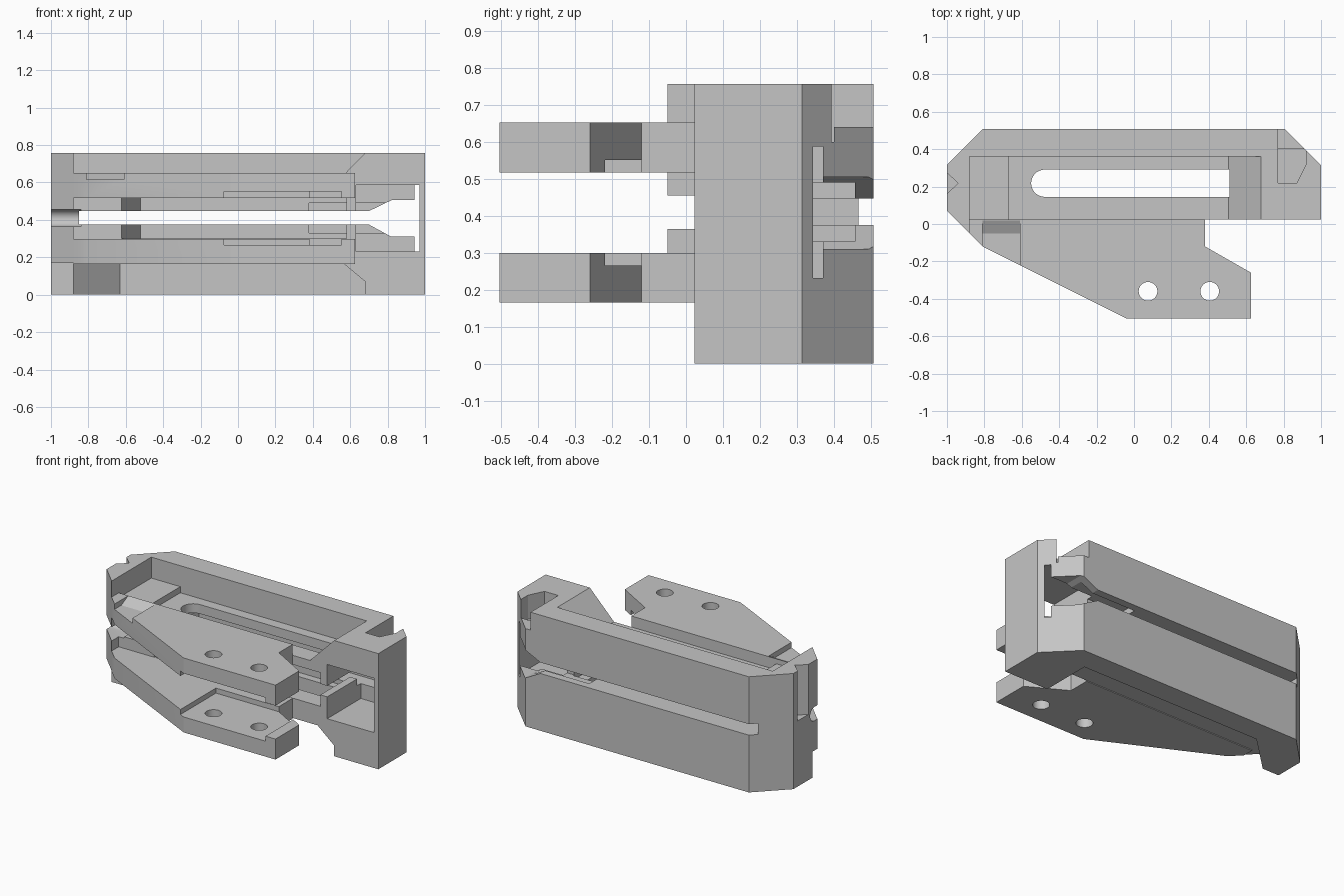
import bpy, bmesh, math
from mathutils import Vector

cube = bpy.data.objects.get("Cube")
if cube:
    bpy.data.objects.remove(cube, do_unlink=True)

grey = bpy.data.materials.new("plain_grey")
grey.use_nodes = True
grey.diffuse_color = (0.56, 0.56, 0.56, 1)
grey.node_tree.nodes["Principled BSDF"].inputs["Base Color"].default_value = grey.diffuse_color


def prism(name, points, low, high, axis="z"):
    """Extrude an outline along an axis; the points give the other two coordinates in order."""
    at = "xyz".index(axis)

    def place(p, d):
        co = list(p)
        co.insert(at, d)
        return Vector(co)
    bm = bmesh.new()
    face = bm.faces.new([bm.verts.new(place(p, low)) for p in points])
    ext = bmesh.ops.extrude_face_region(bm, geom=[face])
    bmesh.ops.translate(bm, vec=place((0, 0), high - low),
                        verts=[v for v in ext["geom"] if isinstance(v, bmesh.types.BMVert)])
    bmesh.ops.recalc_face_normals(bm, faces=bm.faces)
    mesh = bpy.data.meshes.new(name)
    bm.to_mesh(mesh)
    bm.free()
    mesh.materials.append(grey)
    ob = bpy.data.objects.new(name, mesh)
    bpy.context.collection.objects.link(ob)
    return ob


def rect(x0, x1, y0, y1):
    return [(x0, y0), (x1, y0), (x1, y1), (x0, y1)]


def arc(cx, cy, r, start, end, n):
    step = math.radians(end - start) / n
    return [(cx + r * math.cos(math.radians(start) + i * step),
             cy + r * math.sin(math.radians(start) + i * step)) for i in range(n + 1)]


def cut(ob, cutters):
    """Subtract each cutter in turn and discard it."""
    for cutter in cutters:
        cutter.hide_render = True
        mod = ob.modifiers.new("cut", "BOOLEAN")
        mod.operation, mod.solver, mod.object = "DIFFERENCE", "EXACT", cutter
        bpy.context.view_layer.update()
        graph = bpy.context.evaluated_depsgraph_get()
        mesh = bpy.data.meshes.new_from_object(ob.evaluated_get(graph))
        ob.modifiers.clear()
        ob.data = mesh
        bpy.data.objects.remove(cutter, do_unlink=True)


# Main housing with chamfered ends and a projecting end column
TOP, BACK = 0.757, 0.36
body = prism("housing", [(-1, 0.317), (-0.81, 0.507), (0.807, 0.507), (1, 0.314),
                         (1, 0.023), (-0.88, 0.023), (-0.88, -0.05), (-1, 0.07)], 0, TOP)
slot = arc(-0.477, 0.218, 0.073, 90, 270, 16) + [(0.51, 0.145), (0.51, 0.291)]
corner = [(0.77, 0.22), (0.87, 0.22), (0.92, 0.32), (0.92, 0.4), (0.77, 0.4)]
cut(body, [
    # upper pocket with a step at one end and a ramp at the other
    prism("upper_pocket", [(-0.88, 0.8), (-0.88, 0.62), (-0.67, 0.62), (-0.67, 0.58),
                           (0.505, 0.58), (0.68, TOP), (0.68, 0.8)], -0.1, BACK, "y"),
    # lower pocket with a slanted end wall and a set-back foot
    prism("lower_pocket", [(-0.45, -0.1), (-0.45, 0.17), (0.56, 0.17), (0.68, 0.07),
                           (0.68, -0.1)], -0.1, BACK, "y"),
    prism("lower_pocket_end", [(-1.1, -0.1), (-1.1, 0.12), (-0.88, 0.12), (-0.63, BACK),
                               (-0.4, BACK), (-0.4, -0.1)], -0.1, 0.17),
    prism("floor_slot", slot, 0.1, 0.7),
    # long slit that flares toward one end, with a wider channel inside
    prism("slit", [(-0.85, 0.375), (-0.85, 0.447), (0.7, 0.447), (0.82, 0.505), (0.96, 0.505),
                   (0.96, 0.31), (0.82, 0.31), (0.7, 0.375)], -0.1, 0.7, "y"),
    prism("inner_cavity", [(-0.63, 0), (-0.52, 0.34), (0.58, 0.34), (0.58, 0)], 0.3, 0.52),
    prism("inner_channel", rect(0.38, 0.9, 0.33, 0.457), 0.33, 0.49),
    # deep recess in the front of the end block
    prism("end_recess", rect(0.63, 0.97, -0.1, 0.37), 0.232, 0.587),
    # corner catch and vertical notch
    prism("corner_cut", rect(0.77, 0.92, 0.395, 0.6), 0.64, 0.9),
    prism("corner_well", corner, 0.6, 0.9),
    prism("end_notch", [(-1.05, 0.32), (-0.94, 0.218), (-1.05, 0.116)], 0.43, 0.9),
    # rounded gap across the end column
    prism("front_gap", [(-0.1, 0.365)] + arc(0.1, 0.41, 0.045, -90, 90, 12) + [(-0.1, 0.455)],
          -1.1, -0.84, "x"),
])

# Mirrored pair of drilled side plates
outline = [(-0.88, 0.023), (-0.88, -0.05), (-0.81, -0.12), (-0.04, -0.505), (0.625, -0.505),
           (0.625, -0.26), (0.38, -0.12), (0.38, 0.023)]
ramp = [(-0.4, 0.617), (-0.05, 0.617), (0.02, 0.652), (0.05, 0.667), (0.05, 0.8), (-0.4, 0.8)]
plates = []
for name, low, high, inner in (("lower_plate", 0.165, 0.299, (0.266, 0.4)),
                               ("upper_plate", 0.518, 0.652, (0.4, 0.551))):
    plate = prism(name, outline, low, high)
    cutters = [prism("bore", arc(x, -0.36, 0.05, 0, 348.75, 31), 0, 1) for x in (0.075, 0.405)]
    cutters.append(prism("inner_relief", rect(-0.075, 0.553, -0.7, -0.121), *inner))
    if name == "upper_plate":
        cutters.append(prism("top_relief", ramp, -0.81, -0.61, "x"))
    cut(plate, cutters)
    plates.append(plate)

# Crisp edges, smooth bores
bpy.ops.object.select_all(action="DESELECT")
for ob in [body] + plates:
    ob.select_set(True)
bpy.context.view_layer.objects.active = body
bpy.ops.object.shade_smooth_by_angle(angle=math.radians(25))
